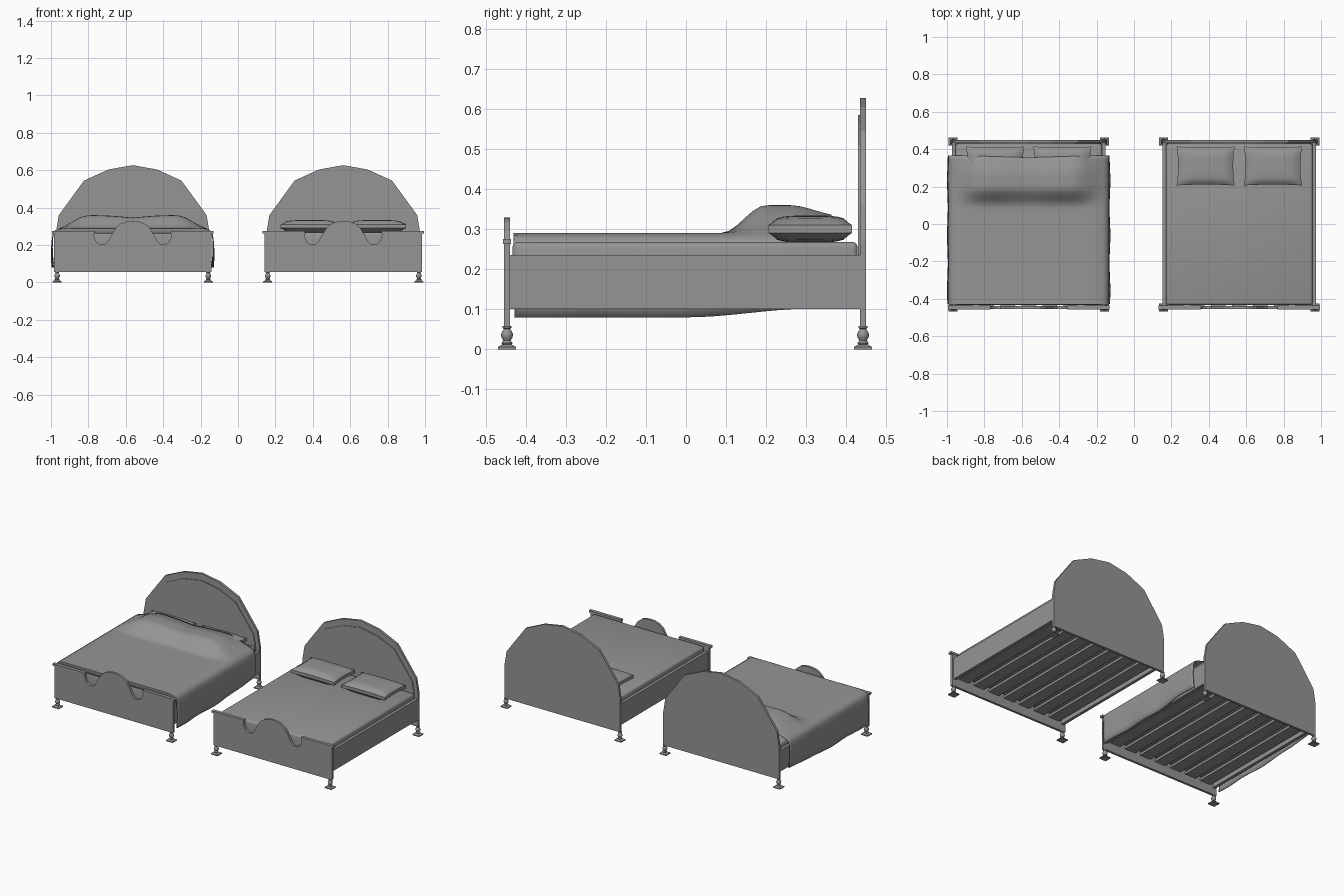
import bpy, bmesh, math

if "Cube" in bpy.data.objects:
    bpy.data.objects.remove(bpy.data.objects["Cube"], do_unlink=True)

grey = bpy.data.materials.new("plain grey")
grey.use_nodes = True
COLOUR = (0.3, 0.3, 0.3, 1)
grey.diffuse_color = COLOUR
grey.node_tree.nodes["Principled BSDF"].inputs["Base Color"].default_value = COLOUR


def finish(name, bm, smooth=False):
    bmesh.ops.recalc_face_normals(bm, faces=bm.faces)
    mesh = bpy.data.meshes.new(name)
    bm.to_mesh(mesh)
    bm.free()
    mesh.materials.append(grey)
    obj = bpy.data.objects.new(name, mesh)
    bpy.context.collection.objects.link(obj)
    if smooth:
        bpy.ops.object.select_all(action='DESELECT')
        obj.select_set(True)
        bpy.context.view_layer.objects.active = obj
        bpy.ops.object.shade_smooth_by_angle(angle=math.radians(40))
    return obj


def box(name, x, y, z, bevel=0):
    """Box from (min, max) pairs, with optional rounded edges."""
    bm = bmesh.new()
    bmesh.ops.create_cube(bm, size=1)
    for v in bm.verts:
        v.co = [lo + (c + 0.5) * (hi - lo) for c, (lo, hi) in zip(v.co, (x, y, z))]
    if bevel:
        bmesh.ops.bevel(bm, geom=bm.edges[:], offset=bevel, segments=3,
                        profile=0.5, affect='EDGES')
    return finish(name, bm, bevel > 0)


def board(name, cx, half, y0, y1):
    """Upright board: right half outline mirrored, extruded in y."""
    outline = half + [(-x, z) for x, z in reversed(half) if x > 0]
    bm = bmesh.new()
    face = bm.faces.new([bm.verts.new((cx + x, y0, z)) for x, z in outline])
    new = bmesh.ops.extrude_face_region(bm, geom=[face])["geom"]
    for v in new:
        if isinstance(v, bmesh.types.BMVert):
            v.co.y = y1
    return finish(name, bm)


def leg(name, cx, cy):
    """Turned foot on a stepped square base."""
    profile = [(0.010, 0.010), (0.014, 0.016), (0.009, 0.022), (0.014, 0.030),
               (0.015, 0.038), (0.011, 0.046), (0.008, 0.050), (0.011, 0.053), (0.011, 0.058)]
    bm = bmesh.new()
    n = 12
    rings = [[bm.verts.new((cx + r * math.cos(math.tau * i / n),
                            cy + r * math.sin(math.tau * i / n), z)) for i in range(n)]
             for r, z in profile]
    for a, b in zip(rings, rings[1:]):
        for i in range(n):
            bm.faces.new((a[i], a[(i + 1) % n], b[(i + 1) % n], b[i]))
    bm.faces.new(rings[0])
    bm.faces.new(rings[-1])
    finish(name, bm, True)
    bm = bmesh.new()
    bmesh.ops.create_cube(bm, size=1)
    top = max(bm.faces, key=lambda f: f.calc_center_median().z)
    bmesh.ops.inset_region(bm, faces=[top], thickness=0.2)
    for v in bm.verts:
        high = v in top.verts
        w = 0.024 if not high else 0.013
        v.co = (cx + math.copysign(w, v.co.x), cy + math.copysign(w * 0.92, v.co.y),
                0.012 if high else (0.006 if v.co.z > 0 else 0))
    finish(name + "_base", bm)


def pillow(name, cx, cy):
    bm = bmesh.new()
    bmesh.ops.create_cube(bm, size=2)
    bmesh.ops.subdivide_edges(bm, edges=bm.edges[:], cuts=11, use_grid_fill=True)
    for v in bm.verts:
        x, y, z = v.co
        puff = math.sqrt((1 - min(1, x ** 4)) * (1 - min(1, y ** 4)))
        v.co = (cx + 0.155 * x * (1 - 0.05 * (1 - y * y)),
                cy + 0.104 * y * (1 - 0.05 * (1 - x * x)),
                0.300 + 0.0335 * z * (0.3 + 0.7 * puff))
    finish(name, bm, True)


def ease(a, b, t):
    t = min(1, max(0, (t - a) / (b - a)))
    return t * t * (3 - 2 * t)


def blanket(name, cx):
    """Thin cover lying on the bed, raised over the pillows, hanging at the sides."""
    bm = bmesh.new()
    top = [i * 0.04 for i in range(10)]
    rows, n = [], 40
    for j in range(-1, n + 1):
        t = max(j, 0) / n
        y = -0.428 + t * 0.795
        hump = ease(0.09, 0.2, y) * (1 - 0.4 * ease(0.26, 0.4, y))
        hem = 0.080 + 0.022 * ease(0, 0.32, y)
        half = []
        for x in top:
            bulge = 0.056 + 0.013 * math.sin(math.pi * min(1, x / 0.42))
            z = 0.288 + hump * bulge * (1 - ease(0.24, 0.41, x))
            if j < 0:
                z = 0.25
            half.append((x, y - 0.012 * (1 - x / 0.4) * ease(0.2, 0.367, y), z))
        # rounded shoulder and hanging side
        half += [(0.400, y, 0.283), (0.418, y, 0.273), (0.426, y, 0.255)]
        for k in range(1, 6):
            f = k / 5
            ripple = 0.004 * f * math.sin(t * 17)
            half.append((0.427 + 0.005 * math.sin(f * 3) + ripple, y, 0.255 + (hem - 0.255) * f))
        if j < 0:
            half = [(x, yy, min(z, 0.25)) for x, yy, z in half]
        full = [(-x, yy, z) for x, yy, z in reversed(half[1:])] + half
        rows.append([bm.verts.new((cx + x, yy, z)) for x, yy, z in full])
    for a, b in zip(rows, rows[1:]):
        for i in range(len(a) - 1):
            bm.faces.new((a[i], a[i + 1], b[i + 1], b[i]))
    bmesh.ops.remove_doubles(bm, verts=bm.verts, dist=0.0003)
    obj = finish(name, bm, True)
    mod = obj.modifiers.new("thickness", 'SOLIDIFY')
    mod.thickness = 0.005
    mod.offset = 0


ARCH = [(0.41, 0.27), (0.395, 0.36), (0.315, 0.47), (0.26, 0.545), (0.13, 0.604), (0, 0.627)]
NOTCH = [(0.42, 0.27), (0.207, 0.27), (0.205, 0.24), (0.193, 0.215), (0.172, 0.202),
         (0.15, 0.202), (0.132, 0.22), (0.11, 0.26), (0.088, 0.295), (0.06, 0.317),
         (0.03, 0.326), (0, 0.329)]


def bed(label, cx):
    # end boards
    board(label + "_headboard", cx, [(0.41, 0.056)] + ARCH, 0.434, 0.449)
    inner = [(x * 0.94, 0.1 + (z - 0.1) * 0.92) for x, z in ARCH]
    board(label + "_headboard_panel", cx, [(0.385, 0.1)] + inner, 0.429, 0.435)
    board(label + "_footboard", cx, [(0.42, 0.056)] + NOTCH, -0.454, -0.439)
    for side, s in (("left", 1), ("right", -1)):
        def span(a, b):
            return tuple(sorted((cx + s * a, cx + s * b)))
        tag = label + "_" + side
        box(tag + "_footboard_cap", span(0.205, 0.432), (-0.457, -0.436), (0.262, 0.275))
        box(tag + "_side_rail", span(0.392, 0.41), (-0.45, 0.445), (0.1, 0.235))
        leg(tag + "_front_leg", cx + s * 0.404, -0.4465)
        leg(tag + "_back_leg", cx + s * 0.404, 0.4415)
        pillow(tag + "_pillow", cx + s * 0.18, 0.31)
    # slats running along the bed
    for i in range(7):
        x = cx + (i - 3) * 0.112
        box(f"{label}_slat_{i + 1}", (x - 0.038, x + 0.038), (-0.44, 0.43), (0.112, 0.127))
    box(label + "_mattress", (cx - 0.392, cx + 0.392), (-0.433, 0.428), (0.127, 0.268), 0.014)


bed("covered_bed", -0.563)
blanket("blanket", -0.563)
bed("open_bed", 0.563)
